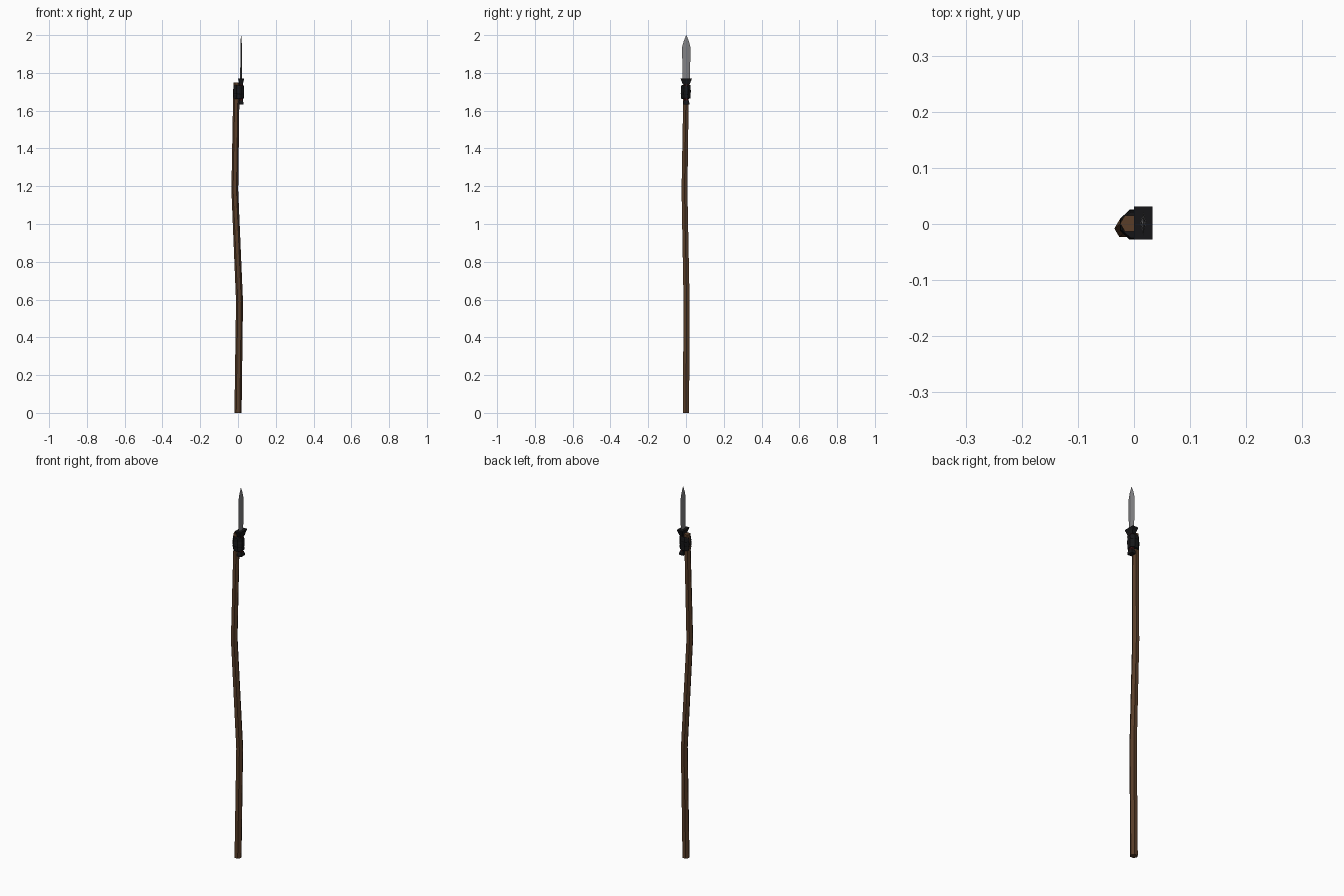
import bpy, bmesh, math
from mathutils import Matrix, Vector

if "Cube" in bpy.data.objects:
    bpy.data.objects.remove(bpy.data.objects["Cube"])


def material(name, rgb):
    m = bpy.data.materials.new(name)
    m.diffuse_color = (*rgb, 1)
    m.use_nodes = True
    m.node_tree.nodes["Principled BSDF"].inputs["Base Color"].default_value = m.diffuse_color
    return m


WOOD = material("wood", (0.10, 0.048, 0.022))
STEEL = material("steel", (0.22, 0.22, 0.23))
BLACK = material("black", (0.008, 0.008, 0.009))
GRIP = material("dark_red", (0.06, 0.008, 0.008))


def loft(name, rings, mat):
    """Skin a list of equal-length point rings, capping both ends."""
    bm = bmesh.new()
    loops = [[bm.verts.new(p) for p in ring] for ring in rings]
    n = len(loops[0])
    for a, b in zip(loops, loops[1:]):
        for i in range(n):
            j = (i + 1) % n
            bm.faces.new((a[i], a[j], b[j], b[i]))
    bm.faces.new(loops[0][::-1])
    bm.faces.new(loops[-1])
    bmesh.ops.remove_doubles(bm, verts=bm.verts, dist=1e-5)
    bmesh.ops.recalc_face_normals(bm, faces=bm.faces)
    me = bpy.data.meshes.new(name)
    bm.to_mesh(me)
    bm.free()
    me.materials.append(mat)
    ob = bpy.data.objects.new(name, me)
    bpy.context.collection.objects.link(ob)
    return ob


def ellipse(cx, cy, z, rx, ry, n, start=0.0):
    return [(cx + rx * math.cos(start + math.tau * i / n),
             cy + ry * math.sin(start + math.tau * i / n), z) for i in range(n)]


def rect(cx, cy, z, rx, ry):
    return [(cx + sx * rx, cy + sy * ry, z)
            for sx, sy in ((-1, -1), (1, -1), (1, 1), (-1, 1))]


# Crooked six-sided shaft
path = [(0, 0, 0, 0.019), (0.008, 0.003, 0.59, 0.0185),
        (-0.017, -0.008, 1.18, 0.018), (-0.008, 0.001, 1.75, 0.0165)]
loft("shaft", [ellipse(x, y, z, r, r, 6) for x, y, z, r in path], WOOD)

# Knife: blade, guard, grip and pommel
KX, KY = 0.0165, 0.0015
loft("blade", [ellipse(KX, KY, z, rx, ry, 4) for z, rx, ry in
               [(1.755, 0.005, 0.019), (1.935, 0.004, 0.0225),
                (1.97, 0.003, 0.013), (2.0, 0.0003, 0.0005)]], STEEL)
loft("guard", [rect(KX, KY, z, rx, ry) for z, rx, ry in
               [(1.738, 0.009, 0.018), (1.757, 0.013, 0.025),
                (1.768, 0.0165, 0.0295), (1.771, 0.0165, 0.0295)]], BLACK)
loft("grip", [ellipse(KX, KY, z, 0.010, 0.014, 8, math.pi / 8)
              for z in (1.645, 1.745)], GRIP)
loft("pommel", [rect(KX, KY, z, rx, ry) for z, rx, ry in
                [(1.633, 0.012, 0.016), (1.643, 0.012, 0.016),
                 (1.657, 0.008, 0.012)]], BLACK)

# Binding: overlapping, slightly tilted wraps around shaft and grip
for k, (z, tilt_x, tilt_y, grow) in enumerate([(1.677, 3, -4, 0.0),
                                               (1.699, -4, 3, 0.001),
                                               (1.721, 3, 4, 0.0)]):
    rings = [ellipse(0, 0, h, 0.0295 + grow - s, 0.0275 + grow - s, 8, math.pi / 8)
             for h, s in ((-0.0135, 0.002), (-0.009, 0), (0.009, 0), (0.0135, 0.002))]
    turn = (Matrix.Translation((0.004, -0.001, z))
            @ Matrix.Rotation(math.radians(tilt_x), 4, 'X')
            @ Matrix.Rotation(math.radians(tilt_y), 4, 'Y'))
    loft(f"binding_wrap_{k + 1}", [[turn @ Vector(p) for p in r] for r in rings], BLACK)
